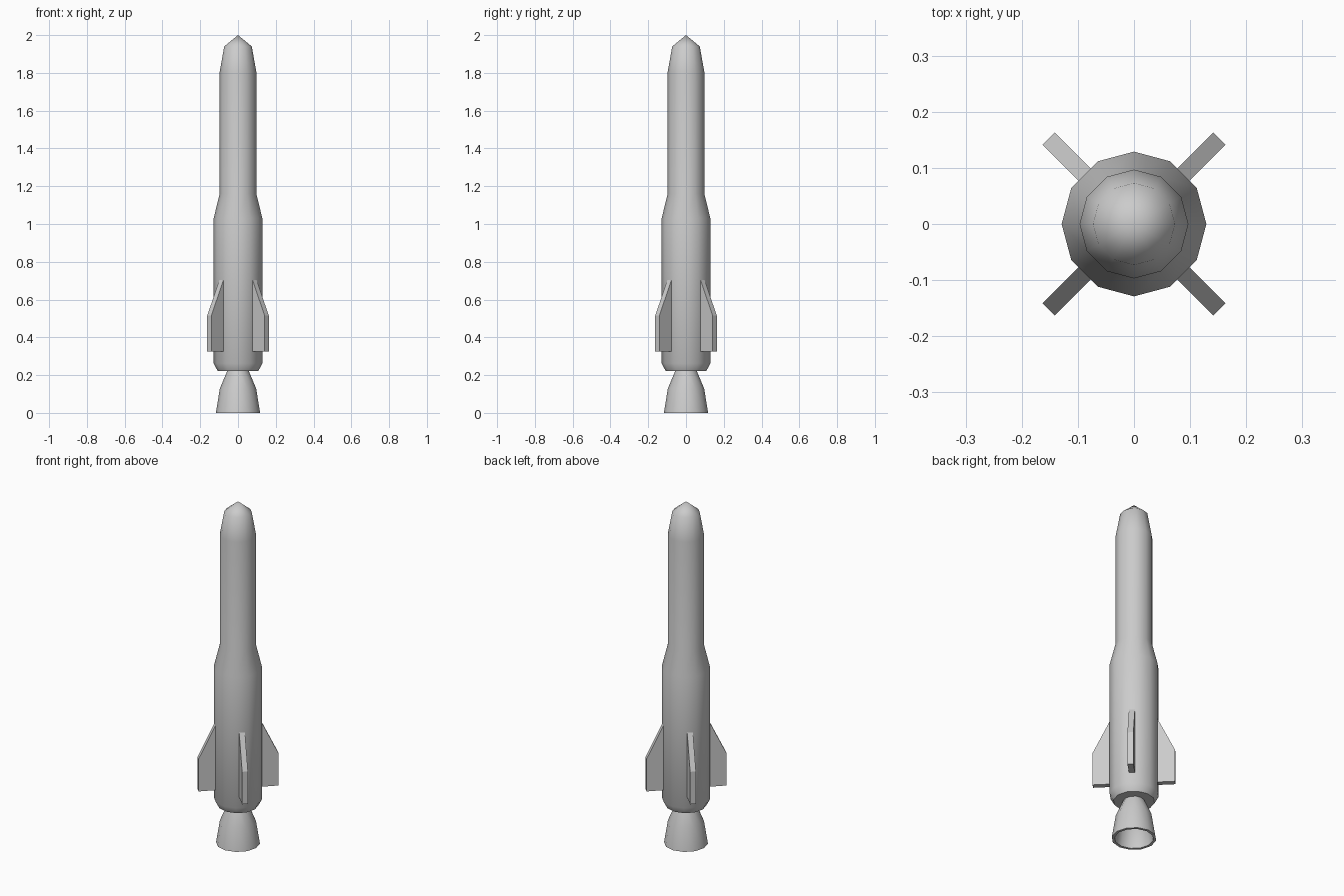
import bpy, bmesh, math
from mathutils import Matrix

if "Cube" in bpy.data.objects:
    bpy.data.objects.remove(bpy.data.objects["Cube"])

SIDES = 12


def finish(bm, name):
    bmesh.ops.recalc_face_normals(bm, faces=bm.faces)
    mesh = bpy.data.meshes.new(name)
    bm.to_mesh(mesh)
    bm.free()
    obj = bpy.data.objects.new(name, mesh)
    bpy.context.collection.objects.link(obj)
    return obj


def lathe(name, profile, angle, closed=False):
    """Revolve (radius, z) points about z."""
    bm = bmesh.new()
    pts = [bm.verts.new((r, 0, z)) for r, z in profile]
    edges = [bm.edges.new(p) for p in zip(pts, pts[1:])]
    if closed:
        edges.append(bm.edges.new((pts[-1], pts[0])))
    bmesh.ops.spin(bm, geom=pts + edges, axis=(0, 0, 1), cent=(0, 0, 0),
                   angle=math.tau, steps=SIDES)
    bmesh.ops.remove_doubles(bm, verts=bm.verts, dist=1e-4)
    obj = finish(bm, name)
    bpy.ops.object.select_all(action='DESELECT')
    obj.select_set(True)
    bpy.context.view_layer.objects.active = obj
    bpy.ops.object.shade_smooth_by_angle(angle=math.radians(angle))
    return obj


# Stepped fuselage with rounded nose
lathe("fuselage", [(0, 0.223), (0.108, 0.223), (0.129, 0.262), (0.129, 1.03),
                   (0.097, 1.16), (0.097, 1.805), (0.073, 1.94),
                   (0.0, 2.0)], 50)

# Hollow engine bell
lathe("engine_nozzle", [(0.055, 0.226), (0.096, 0.13), (0.117, 0.0), (0.102, 0.0),
                        (0.083, 0.125), (0.0, 0.2), (0.0, 0.226)], 50)

# Four diagonal fins
HALF = 0.0155
outline = [(0.122, 0.325), (0.215, 0.325), (0.215, 0.515), (0.122, 0.708)]
for i in range(4):
    bm = bmesh.new()
    face = bm.faces.new([bm.verts.new((r, -HALF, z)) for r, z in outline])
    side = bmesh.ops.extrude_face_region(bm, geom=[face])["geom"]
    bmesh.ops.translate(bm, vec=(0, 2 * HALF, 0),
                        verts=[g for g in side if isinstance(g, bmesh.types.BMVert)])
    bm.transform(Matrix.Rotation(math.radians(45 + 90 * i), 4, 'Z'))
    finish(bm, f"fin_{i + 1}")
